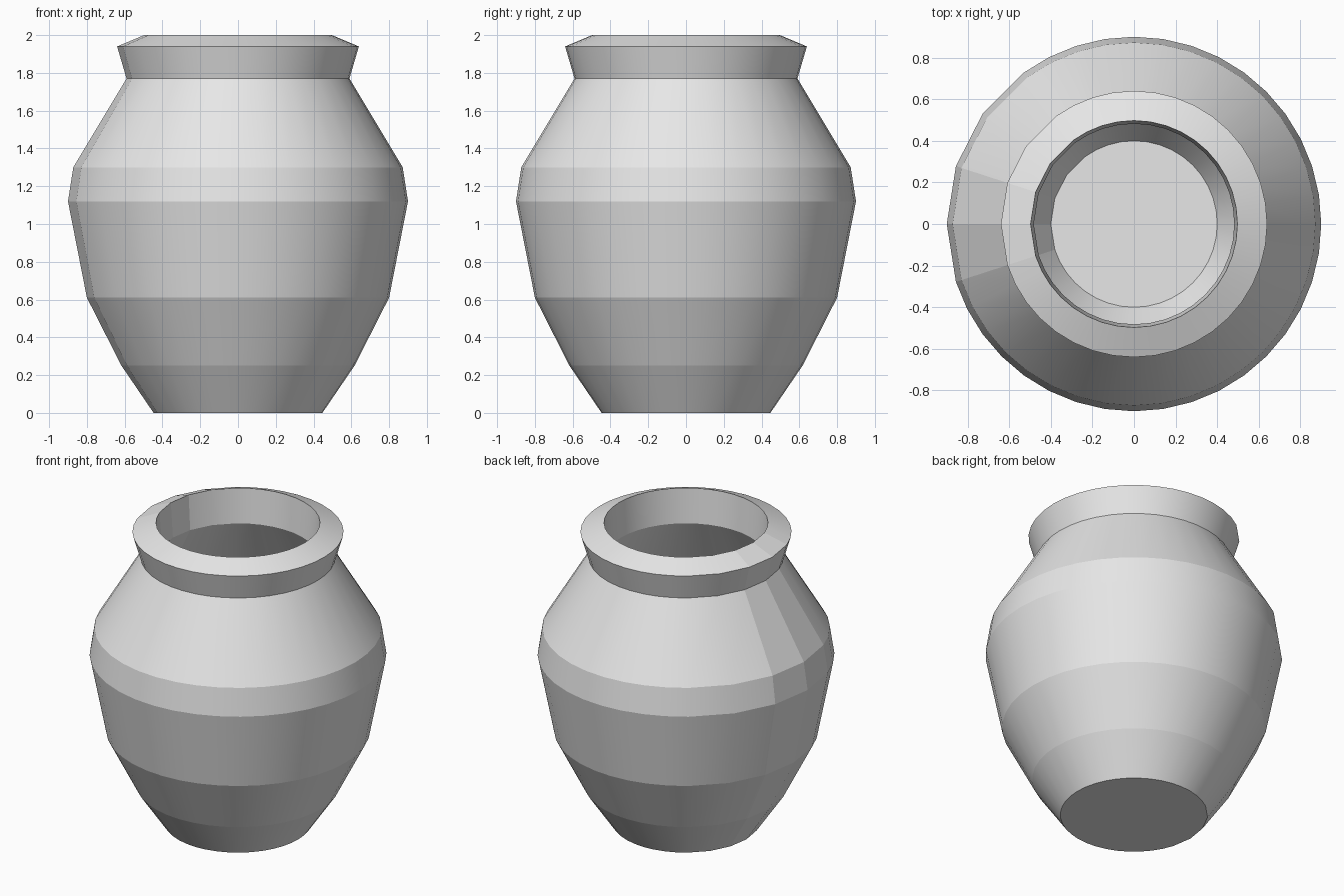
import bpy, bmesh, math

if "Cube" in bpy.data.objects:
    bpy.data.objects.remove(bpy.data.objects["Cube"])

# Closed profile (radius, height): base up the outside, over the rim, down the inside
PROFILE = [(0.447, 0), (0.617, 0.25), (0.80, 0.61), (0.90, 1.12), (0.872, 1.30),
           (0.59, 1.77), (0.64, 1.94), (0.497, 2.0),
           (0.482, 1.77), (0.77, 1.27), (0.80, 1.12), (0.71, 0.63), (0.54, 0.29), (0.40, 0.07)]

# 9 degree steps, coarser on the left side
SKIPPED = {135, 153, 171, 189}
CREASED = {162, 180, 198}
angles = [a for a in range(0, 360, 9) if a not in SKIPPED]
n = len(angles)

clay = bpy.data.materials.new("light_grey_clay")
clay.diffuse_color = (0.8, 0.8, 0.8, 1)
clay.use_nodes = True
clay.node_tree.nodes["Principled BSDF"].inputs["Base Color"].default_value = clay.diffuse_color

# Jar body
bm = bmesh.new()
rings = [[bm.verts.new((r * math.cos(math.radians(a)), r * math.sin(math.radians(a)), z))
          for a in angles] for r, z in PROFILE]
for lo, hi in zip(rings, rings[1:]):
    for i in range(n):
        j = (i + 1) % n
        bm.faces.new((lo[i], lo[j], hi[j], hi[i]))

# Underside and inner floor
bm.faces.new(list(reversed(rings[0])))
bm.faces.new(rings[-1])

# Smooth around the jar, hard edges between bands and on the coarse facets
for f in bm.faces:
    f.smooth = True
for ring in rings:
    for i in range(n):
        bm.edges.get((ring[i], ring[(i + 1) % n])).smooth = False
for lo, hi in zip(rings, rings[1:]):
    for i, a in enumerate(angles):
        if a in CREASED:
            bm.edges.get((lo[i], hi[i])).smooth = False

bmesh.ops.recalc_face_normals(bm, faces=bm.faces)
mesh = bpy.data.meshes.new("jar")
bm.to_mesh(mesh)
bm.free()
mesh.materials.append(clay)
jar = bpy.data.objects.new("jar", mesh)
bpy.context.collection.objects.link(jar)
